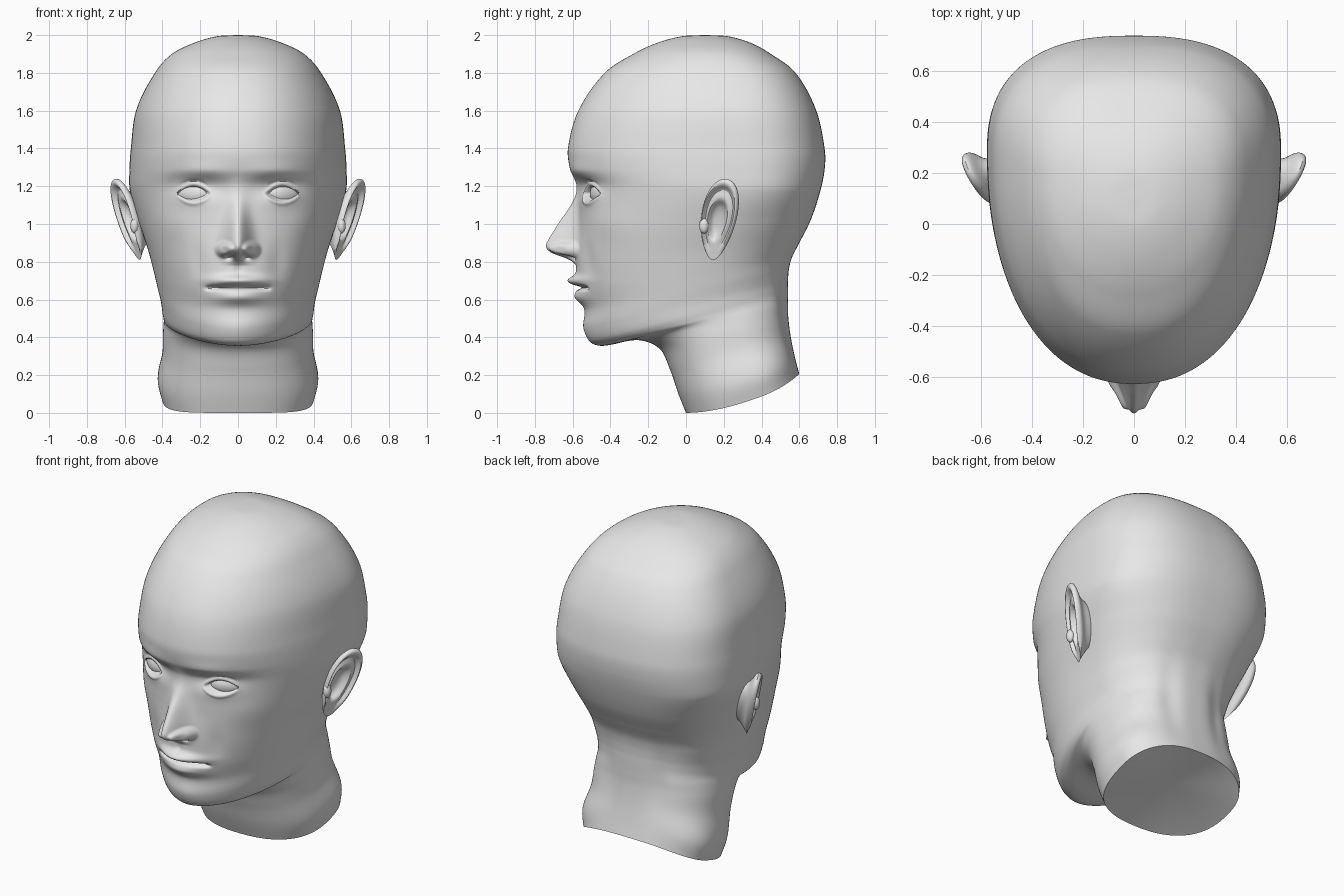
import bpy, bmesh
from math import sin, cos, pi, exp, hypot, radians
from mathutils import Vector

cube = bpy.data.objects.get("Cube")
if cube:
    bpy.data.objects.remove(cube)

# One plain grey for everything
GREY = (0.8, 0.8, 0.8, 1)
clay = bpy.data.materials.new("plain grey")
clay.use_nodes = True
clay.diffuse_color = GREY
clay.node_tree.nodes["Principled BSDF"].inputs["Base Color"].default_value = GREY


def spline(keys, rows):
    """Smooth curve through rows of numbers, placed at rising keys."""
    last = len(keys) - 1

    def slope(i, c):
        a, b = max(i - 1, 0), min(i + 1, last)
        return (rows[b][c] - rows[a][c]) / (keys[b] - keys[a])

    def at(k):
        k = min(max(k, keys[0]), keys[-1])
        i = max(j for j in range(last) if keys[j] <= k)
        h = keys[i + 1] - keys[i]
        t = (k - keys[i]) / h
        p, q = t * t * (3 - 2 * t), t * (1 - t)
        return [rows[i][c] * (1 - p) + rows[i + 1][c] * p
                + h * q * ((1 - t) * slope(i, c) - t * slope(i + 1, c))
                for c in range(len(rows[0]))]
    return at


def smooth(t):
    t = min(max(t, 0), 1)
    return t * t * (3 - 2 * t)


def bump(x, z, cx, cz, sx, sz):
    return exp(-((x - cx) / sx) ** 2 - ((z - cz) / sz) ** 2)


def finish(name, bm):
    bmesh.ops.recalc_face_normals(bm, faces=bm.faces)
    mesh = bpy.data.meshes.new(name)
    bm.to_mesh(mesh)
    bm.free()
    ob = bpy.data.objects.new(name, mesh)
    bpy.context.collection.objects.link(ob)
    mesh.materials.append(clay)
    return ob


def shade(ob):
    bpy.ops.object.select_all(action="DESELECT")
    ob.select_set(True)
    bpy.context.view_layer.objects.active = ob
    bpy.ops.object.shade_smooth_by_angle(angle=radians(60))


def loft(bm, rings):
    """Skin closed rings of points, and return the rings of vertices."""
    vs = [[bm.verts.new(p) for p in ring] for ring in rings]
    for a, b in zip(vs, vs[1:]):
        for j in range(len(a)):
            k = (j + 1) % len(a)
            bm.faces.new((a[j], a[k], b[k], b[j]))
    return vs


# Tilted rings: front y, front z, back y, back z, half width, widest point, front roundness
CRANIUM = [
    (.09, 2, .11, 2, .01, .5, 1), (-.02, 1.994, .22, 1.994, .11, .5, 1),
    (-.15, 1.96, .34, 1.96, .23, .55, 1), (-.28, 1.9, .45, 1.9, .35, .6, .95),
    (-.43, 1.8, .58, 1.8, .44, .63, .92), (-.57, 1.6, .69, 1.6, .54, .65, .92),
    (-.625, 1.4, .735, 1.39, .568, .665, .9)]
FACE = [
    (-.613, 1.29, .733, 1.28, .575, .665, .9), (-.577, 1.2, .71, 1.17, .573, .66, .9),
    (-.572, 1, .66, 1.02, .525, .61, .92), (-.583, .8, .6, .9, .475, .6, .95),
    (-.575, .66, .56, .82, .447, .59, 1), (-.537, .55, .545, .76, .427, .58, 1),
    (-.533, .45, .54, .7, .408, .57, 1.03), (-.505, .375, .54, .66, .4, .56, 1.08)]
NECK = [
    (-.44, .355, .54, .63, .395, .55, 1.1), (-.25, .385, .54, .57, .393, .52, 1),
    (-.14, .34, .542, .5, .397, .5, .9), (-.085, .23, .555, .4, .4, .52, .87),
    (-.04, .1, .578, .29, .425, .6, .87), (0, 0, .6, .205, .4, .6, .85)]
RINGS = CRANIUM + FACE + NECK

# Nose ridge height, by z
NOSE_Z = [.78, .805, .825, .845, .87, .9, 1, 1.09, 1.16, 1.25]
NOSE_H = [0, .025, .07, .125, .158, .16, .105, .045, .012, 0]
nose = spline(NOSE_Z, [(h,) for h in NOSE_H])
EYE_X, EYE_Z = .235, 1.16


def relief(x, z):
    """How far the features stand out of the plain face."""
    d = nose(z)[0] * exp(-(x / (.05 + .012 * smooth((1.1 - z) / .2))) ** 2)
    # Nose wings and nostrils
    d += .05 * smooth(1.5 * (1 - hypot((x - .07) / .058, (z - .865) / .052)))
    d -= .04 * bump(x, z, .045, .825, .022, .013)
    # Brow, eye sockets and lids
    d += .012 * bump(x, z, .2, 1.28, .13, .04)
    d -= .045 * bump(x, z, EYE_X - .02, 1.19, .13, .06)
    d += .032 * bump(x, z, EYE_X, EYE_Z, .1, .058)
    k = 1 - ((x - EYE_X) / .09) ** 2
    if k > -.4:
        edge = .042 * k - abs(z - EYE_Z)
        d -= .03 * smooth(edge / .012)
        d += .007 * smooth(k + .4) * exp(-((edge + .01) / .009) ** 2)
        d -= .008 * smooth(k) * exp(-((z - EYE_Z - .042 * k - .026) / .008) ** 2)
    # Cheekbones and the hollows beside the mouth
    d += .015 * bump(x, z, .36, 1, .1, .1)
    d -= .012 * bump(x, z, .21, .8, .05, .1)
    # Lips, the line between them, the groove above and the chin
    d += .047 * bump(x, z, 0, .7, .13, .027) + .03 * bump(x, z, 0, .61, .12, .035)
    d -= .035 * smooth((.19 - x) / .06) * exp(-((z - .664 + .1 * x * x) / .011) ** 2)
    d -= .008 * bump(x, z, 0, .755, .02, .03)
    d += .01 * bump(x, z, 0, .45, .12, .06)
    return d


# Head and neck
COLS = 150
half = [pi * (j / COLS) ** 1.35 for j in range(COLS + 1)]
angles = [(a, 1) for a in half] + [(a, -1) for a in reversed(half[1:-1])]


def head_ring(r):
    fy, fz, by, bz, w, c, ef = r
    points = []
    low = smooth((.25 - fz) / .25)
    for a, side in angles:
        front = a < pi / 2
        e = ef if front else .8
        along = abs(cos(a)) ** e
        s = c - c * along if front else c + (1 - c) * along
        x = w * max(sin(a), 0) ** e
        y = fy + (by - fy) * s
        z = fz + (bz - fz) * s - .05 * low * sin(a) ** 2
        if front and fz < 1.5:
            y -= relief(x, z)
        elif not front:
            y -= .014 * bump(x, z, .17, .55, .06, .22)
        points.append((side * x, y, z))
    return points


keys = [0]
for a, b in zip(RINGS, RINGS[1:]):
    keys.append(keys[-1] + hypot(b[0] - a[0], b[1] - a[1]) + .5 * abs(b[4] - a[4]))
section = spline(keys, RINGS)
rings = []
for i in range(len(RINGS) - 1):
    fine = .0085 if .4 < RINGS[i][1] < 1.35 else .022
    n = int((keys[i + 1] - keys[i]) / fine) + 2
    rings += [head_ring(section(keys[i] + (keys[i + 1] - keys[i]) * t / n)) for t in range(n)]
rings.append(head_ring(RINGS[-1]))

bm = bmesh.new()
verts = loft(bm, rings)
bm.faces.new(verts[0])
middle = bm.verts.new((0, .32, .13))
rim = verts[-1]
for j in range(len(rim)):
    bm.faces.new((rim[j], rim[(j + 1) % len(rim)], middle))
socket = min((v.co for v in bm.verts if v.co.y < -.3),
             key=lambda p: hypot(p.x - EYE_X, p.z - EYE_Z)).copy()
shade(finish("head_and_neck", bm))

# Ear section from the bowl, over the rim, to the root: size and height
EAR = [(.1, -.035), (.36, -.03), (.46, -.012), (.56, .008), (.66, .004), (.76, -.008),
       (.83, .008), (.91, .022), (.99, .018), (1.03, 0), (.98, -.016), (.8, -.03),
       (.62, -.05), (.5, -.12)]


def ear(side):
    back = Vector((.43, .9, 0))
    up = Vector((.22, 0, 1))
    out = back.cross(up).normalized()
    rows = []
    for size, h in EAR:
        row = []
        for j in range(40):
            a = 2 * pi * j / 40
            u = cos(a) * (.1 + .022 * sin(a)) + .035 * sin(a)
            v = .212 * sin(a)
            lobe = smooth((sin(a) + 1) / .5) if h > -.02 else 1
            inner = 1 - min(size, 1)
            p = (Vector((.583, .175, 1.025)) + back * (u * size - .025 * inner)
                 + up * (v * size - .025 * inner) + out * h * lobe)
            row.append((side * p.x, p.y, p.z))
        rows.append(row)
    bm = bmesh.new()
    vs = loft(bm, rows)
    bm.faces.new(vs[0])
    bm.faces.new(vs[-1])
    ob = finish("left_ear" if side > 0 else "right_ear", bm)
    shade(ob)
    ob.modifiers.new("soft", "SUBSURF").levels = 1


def ball(name, place, size, turn):
    bm = bmesh.new()
    bmesh.ops.create_uvsphere(bm, u_segments=40, v_segments=24, radius=1)
    ob = finish(name, bm)
    ob.location, ob.scale, ob.rotation_euler.z = place, size, turn
    shade(ob)


# Ears, the small flaps before them, and eyeballs
for side, word in ((1, "left"), (-1, "right")):
    ear(side)
    ball(word + "_ear_flap", (side * .548, .095, .99), (.022, .025, .04), 0)
    ball(word + "_eyeball", (side * EYE_X, socket.y + .036, EYE_Z), (.1, .05, .06),
         side * radians(25))
